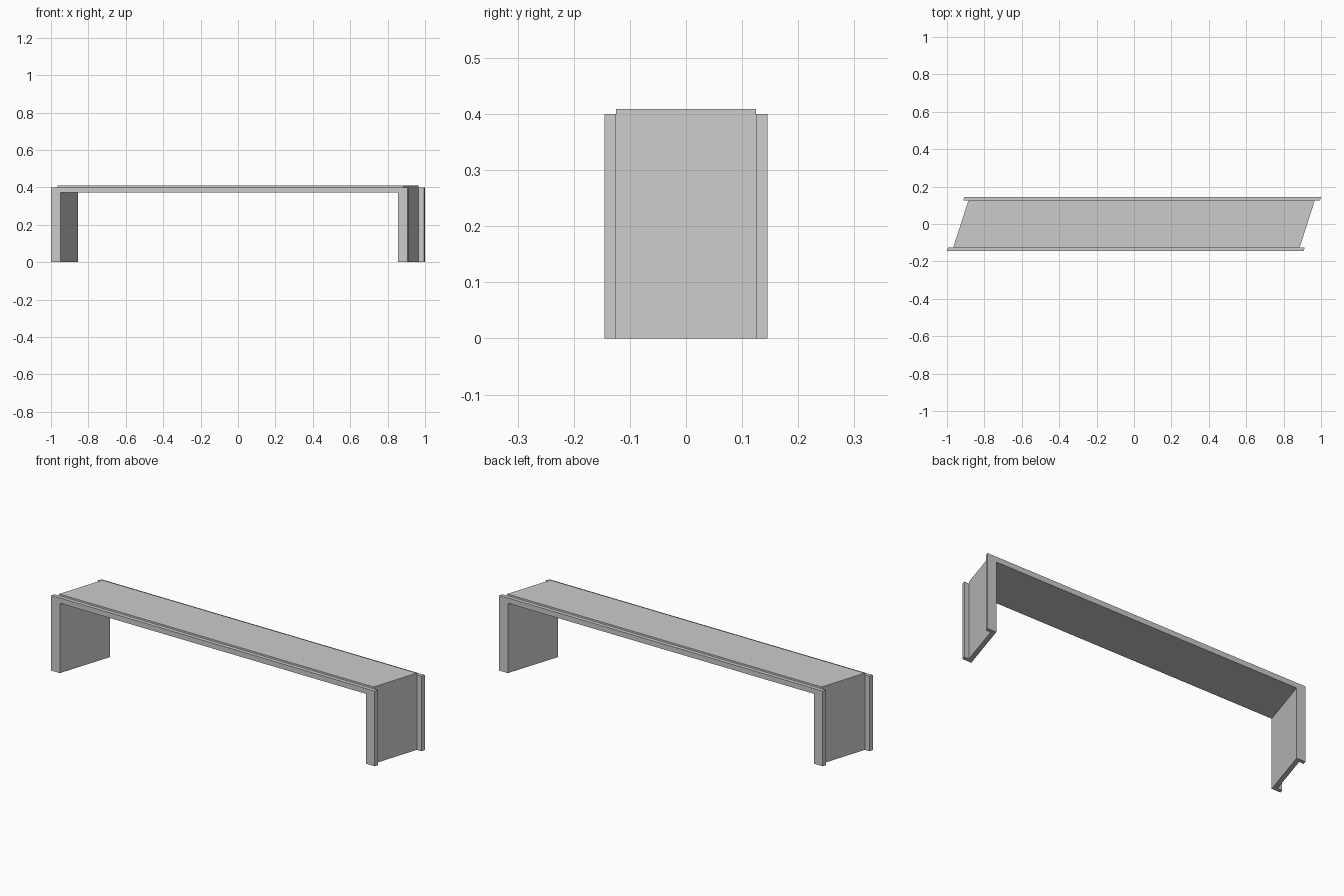
import bpy
import bmesh

if "Cube" in bpy.data.objects:
    bpy.data.objects.remove(bpy.data.objects["Cube"])

SKEW = 0.322          # sideways shift per unit of depth
INNER, SOFFIT = 0.901, 0.372   # shared opening


def portal(name, outer, top, y0, y1):
    """Upside-down U profile extruded in depth and sheared along x."""
    profile = [(-outer, 0), (-INNER, 0), (-INNER, SOFFIT), (INNER, SOFFIT),
               (INNER, 0), (outer, 0), (outer, top), (-outer, top)]
    bm = bmesh.new()
    face = bm.faces.new([bm.verts.new((x + SKEW * y0, y0, z)) for x, z in profile])
    ext = bmesh.ops.extrude_face_region(bm, geom=[face])
    new = [v for v in ext["geom"] if isinstance(v, bmesh.types.BMVert)]
    depth = y1 - y0
    bmesh.ops.translate(bm, verts=new, vec=(SKEW * depth, depth, 0))
    bmesh.ops.recalc_face_normals(bm, faces=bm.faces)
    mesh = bpy.data.meshes.new(name)
    bm.to_mesh(mesh)
    bm.free()
    obj = bpy.data.objects.new(name, mesh)
    bpy.context.collection.objects.link(obj)
    return obj


# Main skewed deck with side walls
portal("deck_and_walls", 0.926, 0.409, -0.125, 0.125)

# Wider facing frames at front and back
portal("front_frame", 0.9533, 0.4, -0.145, -0.125)
portal("back_frame", 0.9533, 0.4, 0.125, 0.145)
